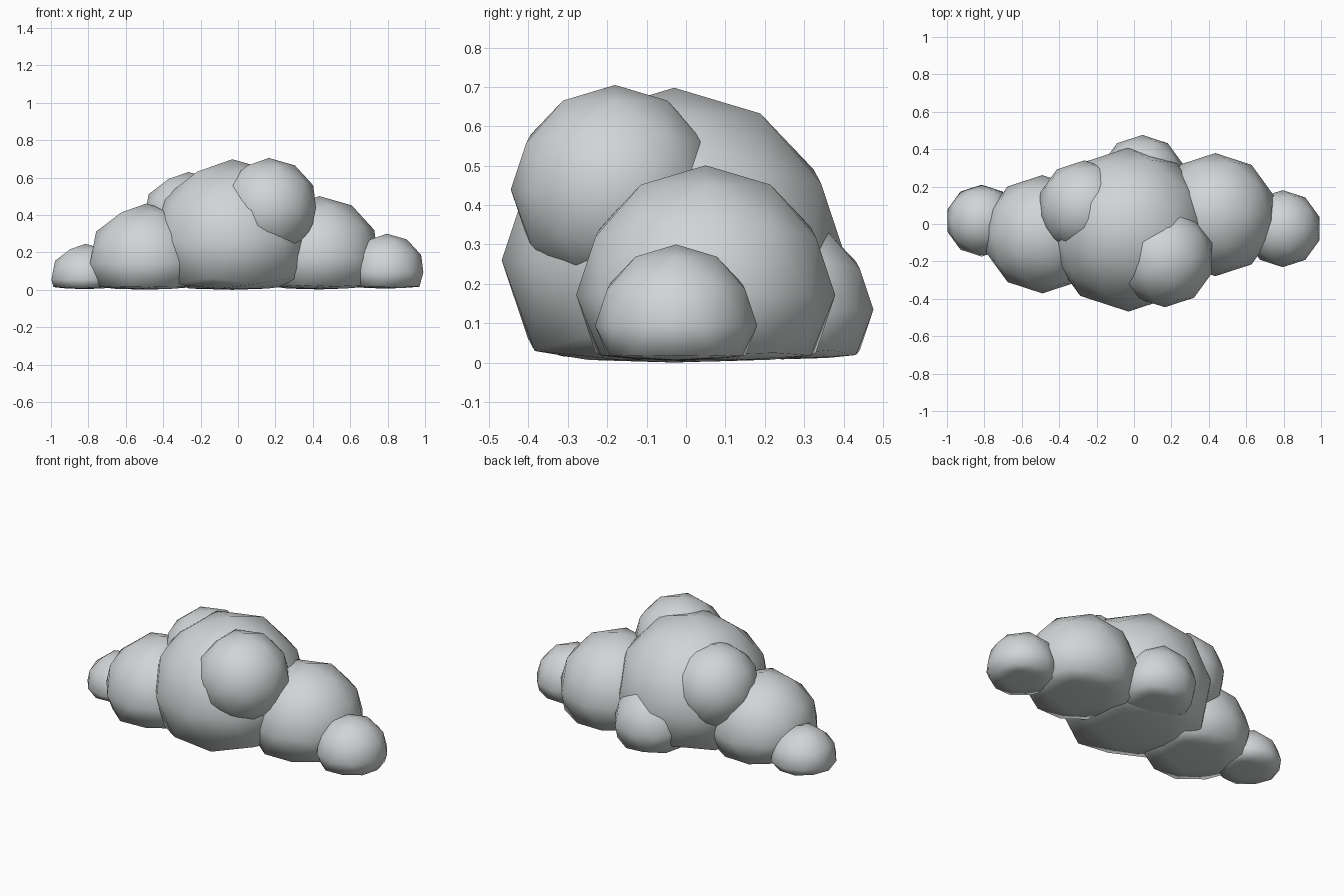
import bpy

cube = bpy.data.objects.get("Cube")
if cube:
    bpy.data.objects.remove(cube, do_unlink=True)

# Single pale grey material
cloud_grey = bpy.data.materials.new("cloud_grey")
cloud_grey.use_nodes = True
colour = (0.64, 0.66, 0.67, 1.0)
cloud_grey.diffuse_color = colour
cloud_grey.node_tree.nodes["Principled BSDF"].inputs["Base Color"].default_value = colour

FLOOR = 0.02    # height where the puffs start to flatten
SQUASH = 0.1    # how much depth is left below that height


def puff(name, centre, radius):
    """Low-poly ball whose underside is pressed almost flat."""
    bpy.ops.mesh.primitive_ico_sphere_add(subdivisions=2, radius=radius, location=centre)
    ball = bpy.context.object
    ball.name = name
    for v in ball.data.vertices:
        z = v.co.z + centre[2]
        if z < FLOOR:
            v.co.z = FLOOR + (z - FLOOR) * SQUASH - centre[2]
    ball.data.materials.append(cloud_grey)
    bpy.ops.object.shade_smooth()


# Main body, side puffs and end puffs
puff("main_puff", (-0.03, -0.03, 0.26), 0.438)
puff("left_side_puff", (0.435, 0.05, 0.172), 0.329)
puff("right_side_puff", (-0.49, -0.055, 0.145), 0.316)
puff("left_end_puff", (0.795, -0.025, 0.094), 0.206)
puff("right_end_puff", (-0.815, 0.018, 0.054), 0.192)

# Smaller puffs on top and at the back
puff("upper_front_puff", (0.165, -0.18, 0.44), 0.265)
puff("upper_back_puff", (-0.265, 0.09, 0.38), 0.25)
puff("low_back_puff", (0.045, 0.245, 0.135), 0.231)
